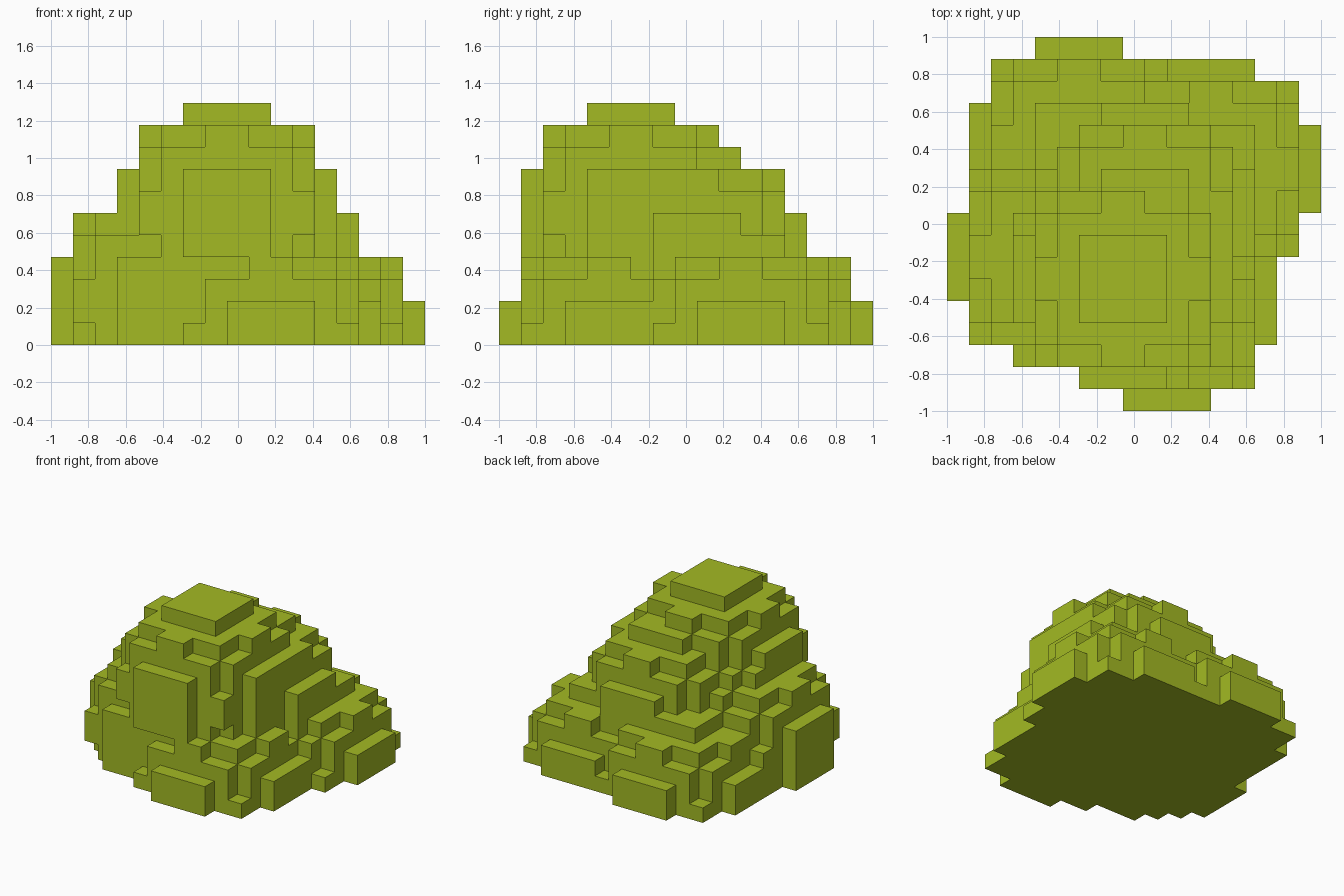
import bpy
from itertools import product

if "Cube" in bpy.data.objects:
    bpy.data.objects.remove(bpy.data.objects["Cube"])

CELL = 2 / 17          # voxel size: the bush is 17 cells wide and deep
RADIUS = 5             # every leaf ball is 10 cells across
# ball centres in cell units (x, y, z)
BALLS = [(8, 6, 6), (9, 9, 4), (10, 5, 0), (6, 12, 0), (12, 11, 0), (5, 7, 2)]

leaf = bpy.data.materials.new("leaf green")
leaf.diffuse_color = (0.366, 0.491, 0.017, 1)
leaf.use_nodes = True
leaf.node_tree.nodes["Principled BSDF"].inputs["Base Color"].default_value = leaf.diffuse_color

# Union of voxel balls, cut off at the ground
cells = set()
for cx, cy, cz in BALLS:
    for d in product(range(-RADIUS, RADIUS), repeat=3):
        inside = sum((v + 0.5) ** 2 for v in d) <= RADIUS ** 2
        if inside and cz + d[2] >= 0:
            cells.add((cx + d[0], cy + d[1], cz + d[2]))

# Outer skin: one quad wherever a cell borders empty space
verts, faces = {}, []
for cell in sorted(cells):
    for axis, side in product(range(3), (0, 1)):
        neighbour = list(cell)
        neighbour[axis] += 2 * side - 1
        if tuple(neighbour) in cells:
            continue
        u, v = (axis + 1) % 3, (axis + 2) % 3
        quad = []
        for du, dv in ((0, 0), (1, 0), (1, 1), (0, 1)):
            p = list(cell)
            p[axis] += side
            p[u] += du
            p[v] += dv
            quad.append(verts.setdefault(tuple(p), len(verts)))
        faces.append(quad if side else quad[::-1])

mesh = bpy.data.meshes.new("bush")
mesh.from_pydata([(x * CELL - 1, y * CELL - 1, z * CELL) for x, y, z in verts], [], faces)
mesh.materials.append(leaf)
bush = bpy.data.objects.new("bush", mesh)
bpy.context.collection.objects.link(bush)
